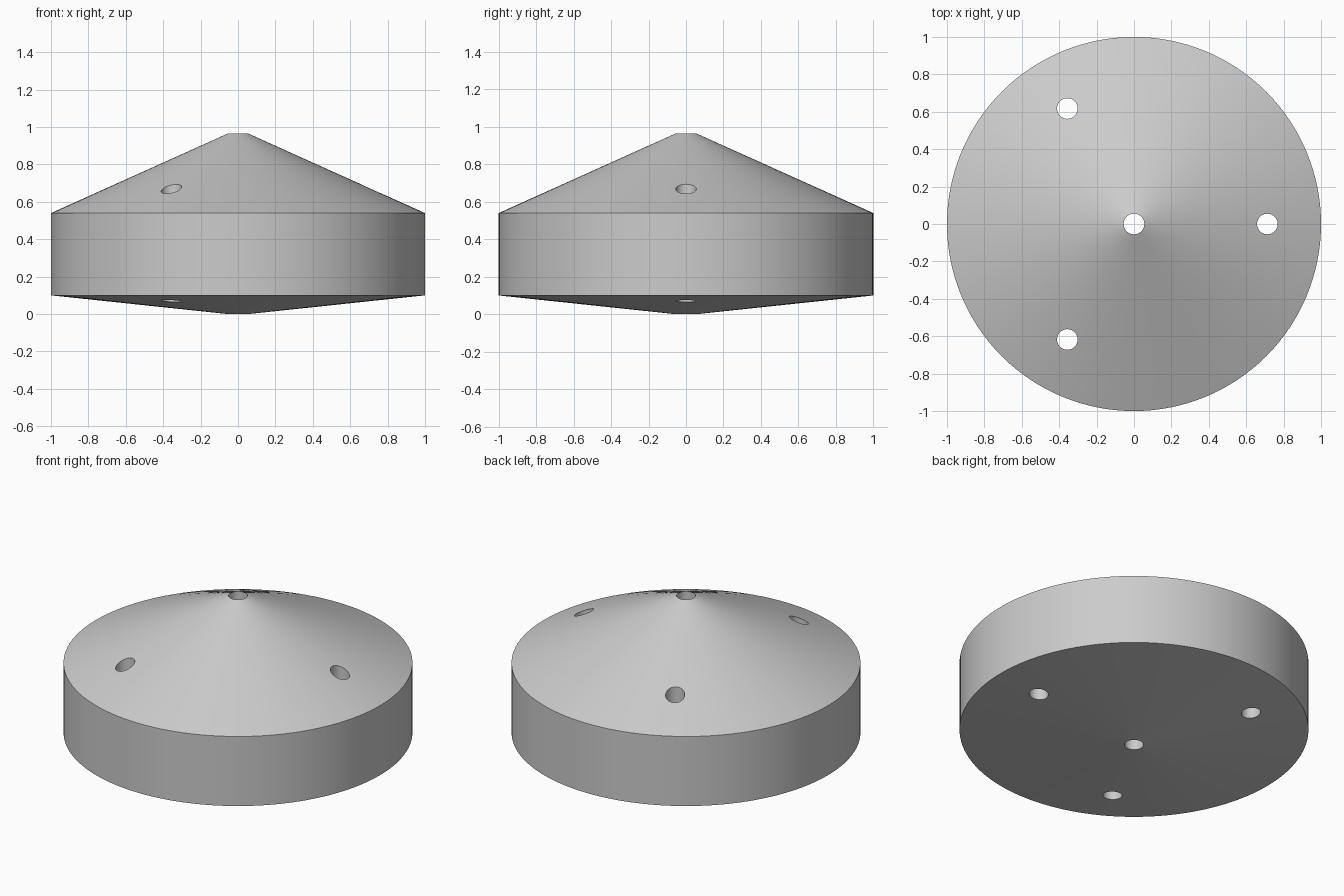
import bpy, bmesh
from math import cos, sin, tau

cube = bpy.data.objects.get("Cube")
if cube:
    bpy.data.objects.remove(cube, do_unlink=True)

SEGMENTS = 128
HOLE_RADIUS = 0.055
HOLE_ORBIT = 0.713

grey = bpy.data.materials.new("plain_grey")
grey.use_nodes = True
colour = (0.6, 0.6, 0.6, 1)
grey.diffuse_color = colour
grey.node_tree.nodes["Principled BSDF"].inputs["Base Color"].default_value = colour


def lathe(name, profile):
    """Revolve a closed (radius, height) profile around z."""
    bm = bmesh.new()
    rings = [[bm.verts.new((r * cos(tau * i / SEGMENTS), r * sin(tau * i / SEGMENTS), z))
              for i in range(SEGMENTS)] for r, z in profile]
    for a, b in zip(rings, rings[1:] + rings[:1]):
        for i in range(SEGMENTS):
            j = (i + 1) % SEGMENTS
            bm.faces.new((a[i], a[j], b[j], b[i]))
    bmesh.ops.recalc_face_normals(bm, faces=bm.faces)
    mesh = bpy.data.meshes.new(name)
    bm.to_mesh(mesh)
    bm.free()
    mesh.materials.append(grey)
    obj = bpy.data.objects.new(name, mesh)
    bpy.context.collection.objects.link(obj)
    return obj


# Drum with a steep cone above, a shallow cone below and a central bore
body = lathe("conical_drum", [(HOLE_RADIUS, 0), (1, 0.1), (1, 0.54), (HOLE_RADIUS, 0.965)])

# Three vertical through holes, evenly spaced around the bore
for k in range(3):
    angle = tau * k / 3
    bpy.ops.mesh.primitive_cylinder_add(
        vertices=48, radius=HOLE_RADIUS, depth=2,
        location=(HOLE_ORBIT * cos(angle), HOLE_ORBIT * sin(angle), 0.5))
    cutter = bpy.context.object
    cutter.name = "hole_cutter"
    cutter.hide_render = True
    cutter.data.materials.append(grey)
    cut = body.modifiers.new("hole", 'BOOLEAN')
    cut.operation = 'DIFFERENCE'
    cut.solver = 'EXACT'
    cut.object = cutter
    bpy.ops.object.select_all(action='DESELECT')
    body.select_set(True)
    bpy.context.view_layer.objects.active = body
    bpy.ops.object.modifier_apply(modifier=cut.name)
    bpy.data.objects.remove(cutter, do_unlink=True)

bpy.ops.object.shade_smooth_by_angle(angle=0.5)
